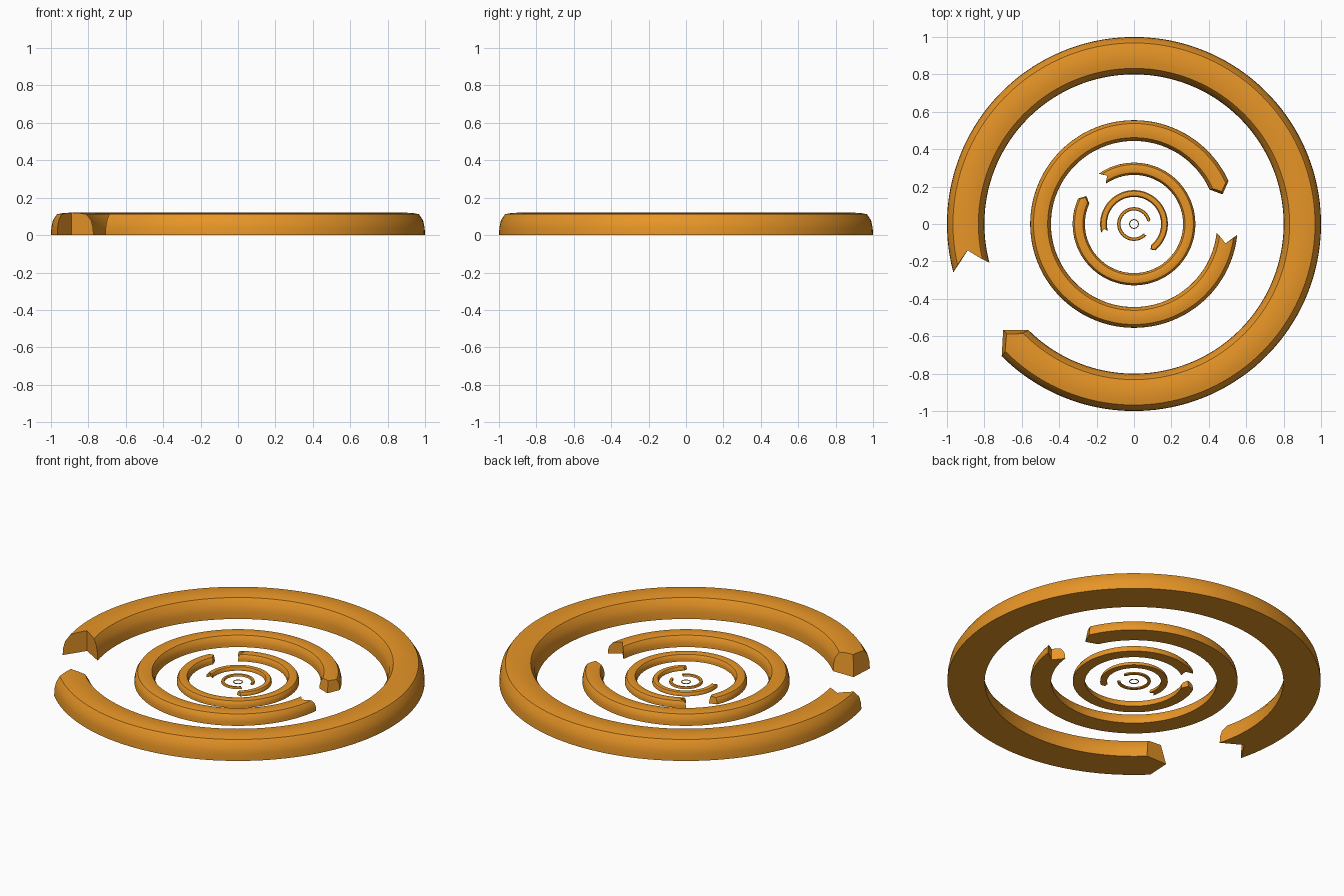
import bpy, bmesh
from math import radians, sin, cos, pi

if "Cube" in bpy.data.objects:
    bpy.data.objects.remove(bpy.data.objects["Cube"])

mat = bpy.data.materials.new("orange")
mat.diffuse_color = (0.80, 0.30, 0.02, 1)
mat.use_nodes = True
mat.node_tree.nodes["Principled BSDF"].inputs["Base Color"].default_value = mat.diffuse_color

# ring cross-section for outer radius 1: half width from centre line, height
HALF = [(0.10, 0), (0.098, 0.04), (0.09, 0.078), (0.068, 0.112),
        (0.035, 0.118), (0, 0.12)]
SECTION = HALF + [(-w, z) for w, z in reversed(HALF[:-1])]
# extra point under the centre line lets the flat base follow the chevrons
SECTION.append((0, 0))
MID = 0.90
CHEVRON = 6.0     # degrees between the chevron's point and its edges


def ring(name, scale, start, end, segments=128, closed=False):
    """Arc with a pointed start and a notched end, both aimed clockwise."""
    bm = bmesh.new()
    loops = []
    for i in range(segments if closed else segments + 1):
        t = i / segments
        loop = []
        for k, (w, z) in enumerate(SECTION):
            ang = start + (end - start) * t
            if not closed:
                bend = CHEVRON * (abs(w) / 0.10 - 1)
                # the bend only lives close to the two ends
                fade = max(0, 1 - t / 0.08, 1 - (1 - t) / 0.08)
                ang += bend * fade
                # top of the pointed end leans back
                lean = max(0, z - 0.06) / 0.06
                ang += 1.8 * lean * max(0, 1 - t / 0.03)
            a = radians(ang)
            r = (MID + w) * scale
            loop.append(bm.verts.new((r * cos(a), r * sin(a), z * scale)))
        loops.append(loop)
    n = len(SECTION)
    pairs = list(zip(loops, loops[1:]))
    if closed:
        pairs.append((loops[-1], loops[0]))
    for a, b in pairs:
        for k in range(n):
            m = (k + 1) % n
            bm.faces.new((a[k], a[m], b[m], b[k]))
    # end walls: one half each side of the chevron's fold
    if not closed:
        for loop in (loops[0], loops[-1]):
            bm.faces.new(loop[:6] + [loop[-1]])
            bm.faces.new(loop[5:])
    bmesh.ops.recalc_face_normals(bm, faces=bm.faces)
    mesh = bpy.data.meshes.new(name)
    bm.to_mesh(mesh)
    bm.free()
    mesh.materials.append(mat)
    obj = bpy.data.objects.new(name, mesh)
    bpy.context.collection.objects.link(obj)
    bpy.ops.object.select_all(action='DESELECT')
    obj.select_set(True)
    bpy.context.view_layer.objects.active = obj
    bpy.ops.object.shade_smooth_by_angle(angle=radians(32))
    return obj


# nested rings from the outside in: scale, pointed end, notched end
ring("outer_ring", 1.0, 225, 555)
ring("second_ring", 0.555, 24.5, 354)
ring("third_ring", 0.328, 155.5, 485)
ring("fourth_ring", 0.181, 309, 555)
ring("fifth_ring", 0.09, 14, 319)
ring("centre_ring", 0.026, 0, 360, 48, closed=True)
